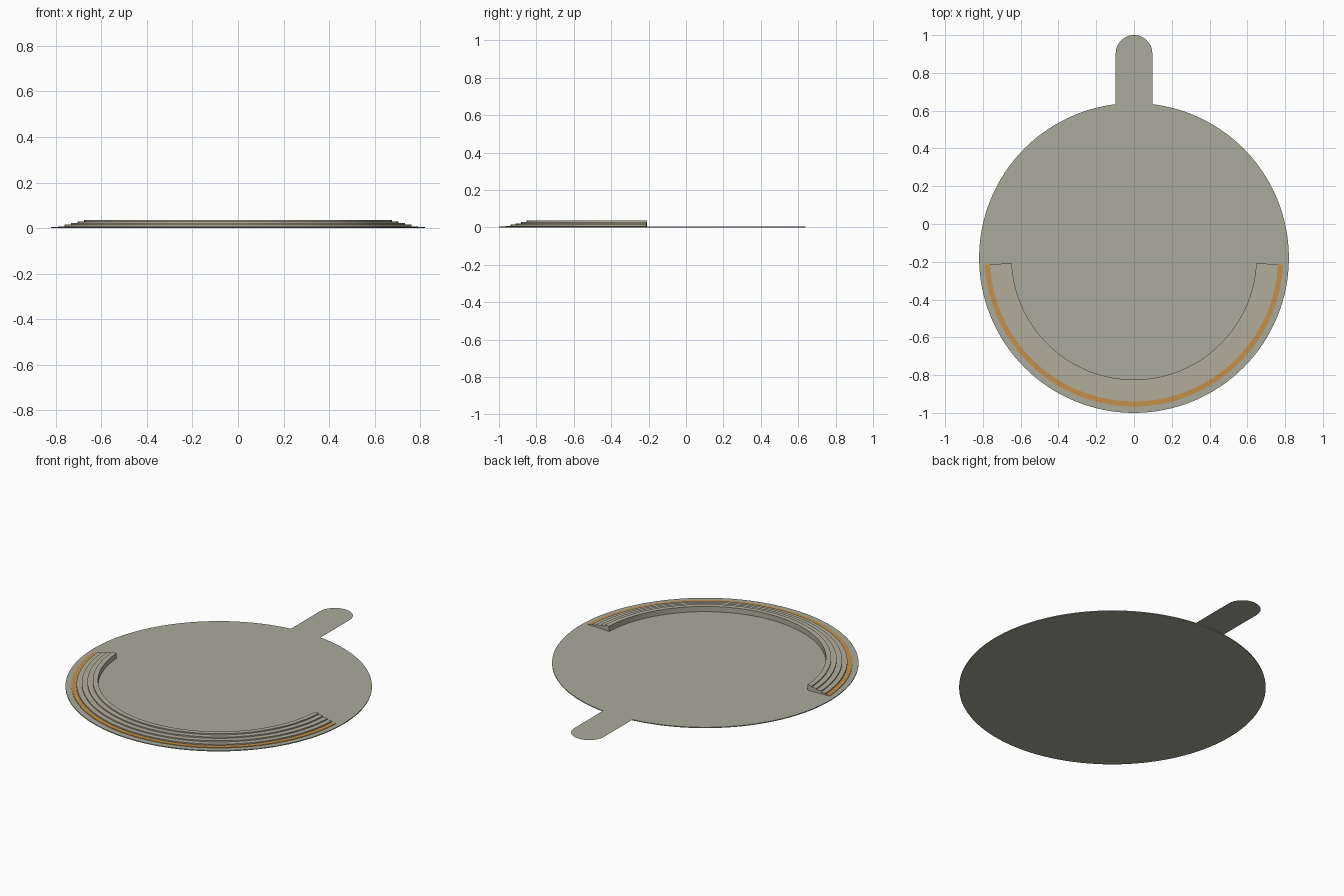
import bpy, bmesh
from math import sin, cos, pi, radians

if "Cube" in bpy.data.objects:
    bpy.data.objects.remove(bpy.data.objects["Cube"])


def material(name, rgb):
    m = bpy.data.materials.new(name)
    m.diffuse_color = (*rgb, 1)
    m.use_nodes = True
    m.node_tree.nodes["Principled BSDF"].inputs["Base Color"].default_value = m.diffuse_color
    return m


def finish(name, bm, mat, smooth=True):
    bmesh.ops.recalc_face_normals(bm, faces=bm.faces)
    me = bpy.data.meshes.new(name)
    bm.to_mesh(me)
    bm.free()
    ob = bpy.data.objects.new(name, me)
    bpy.context.collection.objects.link(ob)
    me.materials.append(mat)
    if smooth:
        bpy.context.view_layer.objects.active = ob
        ob.select_set(True)
        bpy.ops.object.shade_smooth_by_angle(angle=radians(30))
        ob.select_set(False)
    return ob


def half_ring(name, profile, mat, centre_y=-0.176, tilt=radians(2.8), steps=64):
    """Sweep a closed (radius, z) profile around the front half, with end caps."""
    bm = bmesh.new()
    rows = []
    for i in range(steps + 1):
        a = pi + tilt + (pi - 2 * tilt) * i / steps
        rows.append([bm.verts.new((r * cos(a), centre_y + r * sin(a), z)) for r, z in profile])
    n = len(profile)
    for a, b in zip(rows, rows[1:]):
        for j in range(n):
            k = (j + 1) % n
            bm.faces.new((a[j], a[k], b[k], b[j]))
    bm.faces.new(rows[0])
    bm.faces.new(rows[-1])
    return finish(name, bm, mat)


stone = material("stone", (0.40, 0.40, 0.33))
seat_stone = material("seat_stone", (0.45, 0.42, 0.33))
orange = material("orange", (0.55, 0.28, 0.07))

# round floor
FLOOR = 0.005
bm = bmesh.new()
bmesh.ops.create_cone(bm, cap_ends=True, segments=128, radius1=0.82, radius2=0.82, depth=FLOOR)
bmesh.ops.translate(bm, verts=bm.verts, vec=(0, -0.18, FLOOR / 2))
finish("round_floor", bm, stone)

# thin walkway with rounded end
bm = bmesh.new()
outline = [(-0.097, 0.3), (0.097, 0.3)]
outline += [(0.097 * cos(pi * i / 24), 0.903 + 0.097 * sin(pi * i / 24)) for i in range(25)]
face = bm.faces.new([bm.verts.new((x, y, FLOOR + 0.001)) for x, y in outline])
walk = finish("walkway", bm, stone, smooth=False)
if walk.data.polygons[0].normal.z < 0:
    walk.data.flip_normals()

# stepped tiers rising inwards
radii = [0.763, 0.735, 0.705, 0.676]
profile = [(0.648, FLOOR), (radii[0], FLOOR)]
for i, r in enumerate(radii):
    top = 0.015 + 0.007 * i
    inner = radii[i + 1] if i < 3 else 0.648
    profile += [(r, top), (inner, top)]
half_ring("tiers", profile, seat_stone)

# orange band around the lowest tier
half_ring("orange_band", [(0.763, FLOOR), (0.79, FLOOR), (0.79, 0.008), (0.763, 0.008)], orange)
